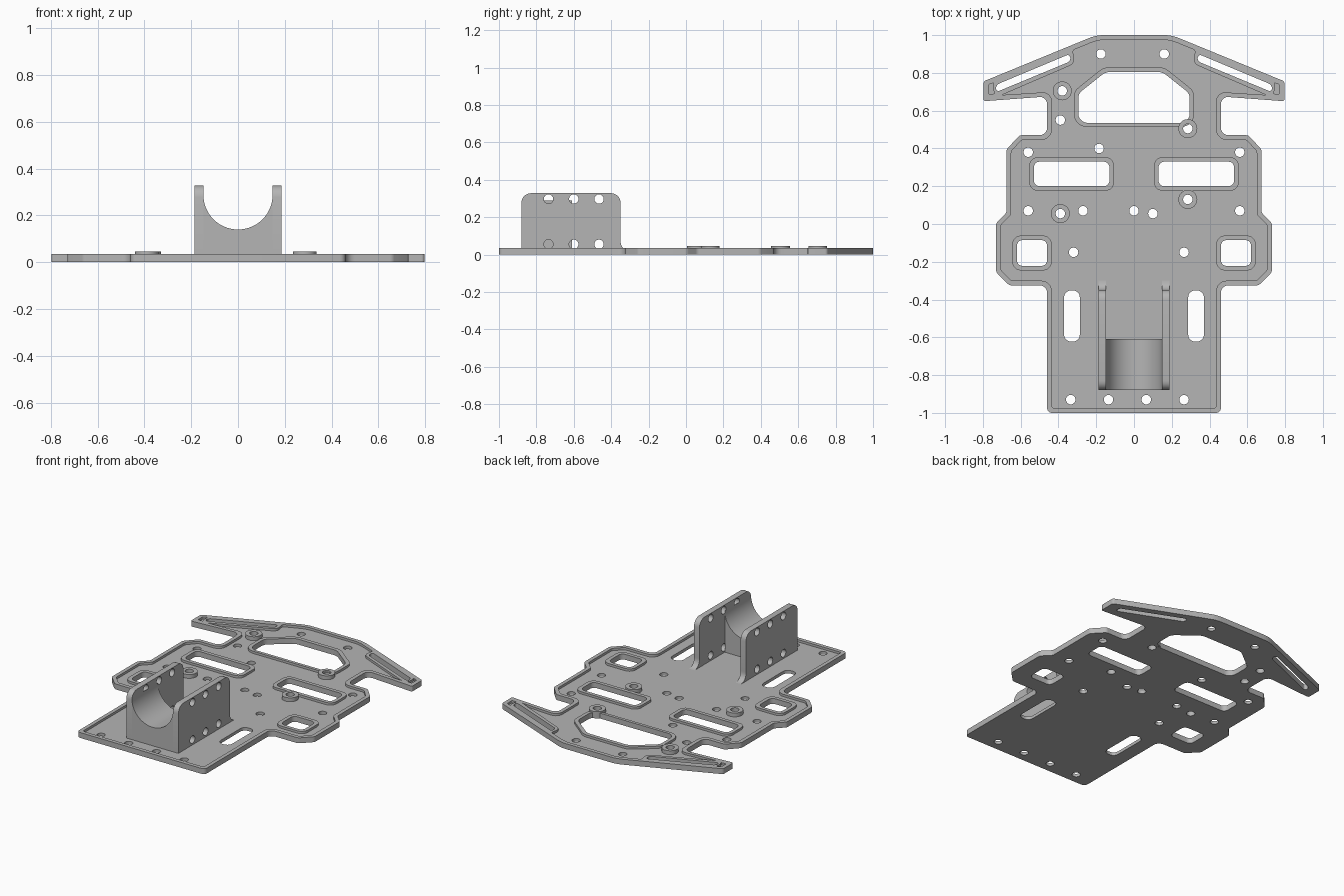
import bpy, bmesh, math
from mathutils import Vector, Matrix

if "Cube" in bpy.data.objects:
    bpy.data.objects.remove(bpy.data.objects["Cube"])

grey = bpy.data.materials.new("plain_grey")
grey.use_nodes = True
COLOR = (0.46, 0.46, 0.46, 1)
grey.diffuse_color = COLOR
for node in grey.node_tree.nodes:
    if node.type == 'BSDF_PRINCIPLED':
        node.inputs["Base Color"].default_value = COLOR

FLOOR, RIM, BOSS = 0.02, 0.035, 0.045
HOLE = 0.025
# Maps local (x, y, z) to world (z, x, y), for parts drawn from the side
SIDE = Matrix(((0, 0, 1, 0), (1, 0, 0, 0), (0, 1, 0, 0), (0, 0, 0, 1)))
# Maps local (x, y, z) to world (x, -z, y), for parts drawn from the front
FRONT = Matrix.Rotation(math.pi / 2, 4, 'X')


def rounded(points, cut, steps=5):
    """Round each corner of a polygon with a circular arc; a third value overrides the cut."""
    out, n = [], len(points)
    for i, p in enumerate(points):
        a, b, c = (Vector(points[k % n][:2]) for k in (i - 1, i, i + 1))
        t = p[2] if len(p) > 2 else cut
        t = min(t, 0.48 * (a - b).length, 0.48 * (c - b).length)
        if t <= 0:
            out.append(b)
            continue
        u, v = (a - b).normalized(), (c - b).normalized()
        w = math.sin(u.angle(v) / 2)
        for k in range(steps + 1):
            s = k / steps
            q0, q1, q2 = (1 - s) ** 2, 2 * s * (1 - s) * w, s * s
            out.append(((b + u * t) * q0 + b * q1 + (b + v * t) * q2) / (q0 + q1 + q2))
    return out


def flip(points):
    return [(-p[0], *p[1:]) for p in reversed(points)]


def symmetric(half):
    return half + flip(half)


def rect(x0, x1, y0, y1):
    return [(x0, y0), (x1, y0), (x1, y1), (x0, y1)]


def circle(x, y, r, n=24):
    return [(x + r * math.cos(i * math.tau / n), y + r * math.sin(i * math.tau / n)) for i in range(n)]


def slab(name, loops, z0, z1, matrix=None):
    """Extrude an outline with holes between two heights."""
    curve = bpy.data.curves.new(name, 'CURVE')
    curve.dimensions = '2D'
    curve.fill_mode = 'BOTH'
    curve.extrude = (z1 - z0) / 2
    for loop in loops:
        spline = curve.splines.new('POLY')
        spline.points.add(len(loop) - 1)
        for pt, co in zip(spline.points, loop):
            pt.co = (co[0], co[1], 0, 1)
        spline.use_cyclic_u = True
    temp = bpy.data.objects.new(name + "_curve", curve)
    bpy.context.collection.objects.link(temp)
    graph = bpy.context.evaluated_depsgraph_get()
    mesh = bpy.data.meshes.new_from_object(temp.evaluated_get(graph))
    bpy.data.objects.remove(temp)
    bm = bmesh.new()
    bm.from_mesh(mesh)
    bmesh.ops.remove_doubles(bm, verts=bm.verts, dist=0.0001)
    bmesh.ops.translate(bm, verts=bm.verts, vec=(0, 0, (z0 + z1) / 2))
    if matrix:
        bm.transform(matrix)
    bmesh.ops.recalc_face_normals(bm, faces=bm.faces)
    bm.to_mesh(mesh)
    bm.free()
    mesh.materials.clear()
    mesh.materials.append(grey)
    mesh.name = name
    obj = bpy.data.objects.new(name, mesh)
    bpy.context.collection.objects.link(obj)
    return obj


# Chassis outline and the recessed pocket inside its rim
outline = rounded(symmetric([
    (0.20, 1.0, 0.04), (0.797, 0.755), (0.797, 0.65), (0.46, 0.675, 0.04), (0.46, 0.47, 0.04),
    (0.605, 0.47), (0.675, 0.395), (0.675, 0.06), (0.73, 0.005), (0.73, -0.255), (0.66, -0.325),
    (0.46, -0.325, 0.04), (0.46, -1.0, 0.025)]), 0.012)
pocket = rounded(symmetric([
    (0.19, 0.975, 0.04), (0.325, 0.92), (0.312, 0.85, 0.03), (0.70, 0.683, 0), (0.435, 0.70, 0.05),
    (0.435, 0.445, 0.055), (0.595, 0.445), (0.65, 0.385), (0.65, 0.05), (0.705, -0.005),
    (0.705, -0.245), (0.65, -0.30), (0.435, -0.30, 0.055), (0.435, -0.975)]), 0.012)

# Bumper slots and the tiny recesses at the bumper tips
slot = [(0.34, 0.90), (0.73, 0.737), (0.73, 0.698), (0.335, 0.862)]
tip = [(0.742, 0.748), (0.77, 0.738), (0.77, 0.688), (0.735, 0.69), (0.745, 0.71)]
bumper_slots = [rounded(s, 0.018) for s in (slot, flip(slot))]
tips = [rounded(s, 0.006) for s in (tip, flip(tip))]

# Windows with raised borders: inner loop, outer loop
nose = symmetric([(0.15, 0.805), (0.295, 0.69), (0.295, 0.535, 0.05)])
nose_edge = symmetric([(0.16, 0.83), (0.318, 0.703), (0.318, 0.515, 0.065)])
borders = {"nose_window": (rounded(nose, 0.025), rounded(nose_edge, 0.03))}
for label, (x0, x1, y0, y1) in {"long_window": (0.13, 0.53, 0.20, 0.33),
                                "side_window": (0.46, 0.62, -0.222, -0.085)}.items():
    g = 0.024
    inner, outer = rect(x0, x1, y0, y1), rect(x0 - g, x1 + g, y0 - g, y1 + g)
    borders["left_" + label] = (rounded(inner, 0.03), rounded(outer, 0.045))
    borders["right_" + label] = (rounded(flip(inner), 0.03), rounded(flip(outer), 0.045))

strap = rect(0.287, 0.37, -0.622, -0.352)
strap_slots = [rounded(s, 0.035) for s in (strap, flip(strap))]

# Screw holes and raised bosses
holes = [(-0.175, 0.9), (0.16, 0.9), (-0.39, 0.55), (-0.185, 0.4), (-0.56, 0.38), (0.56, 0.38),
         (-0.56, 0.07), (0.56, 0.07), (-0.27, 0.07), (0, 0.07), (0.1, 0.055),
         (-0.32, -0.15), (0.265, -0.15)] + [(-0.335 + 0.2 * i, -0.93) for i in range(4)]
bosses = [(-0.38, 0.705), (0.285, 0.505), (0.285, 0.13), (-0.39, 0.055)]

parts = [
    slab("chassis_floor", [outline, *bumper_slots, *strap_slots, *(b[0] for b in borders.values()),
                           *(circle(x, y, HOLE) for x, y in holes + bosses)], 0, FLOOR),
    slab("chassis_rim", [outline, pocket, *bumper_slots, *tips], FLOOR, RIM)]
for label, (inner, outer) in borders.items():
    parts.append(slab(label + "_border", [outer, inner], FLOOR, RIM))
for i, (x, y) in enumerate(bosses):
    parts.append(slab(f"boss_{i + 1}", [circle(x, y, 0.05, 32), circle(x, y, HOLE)], 0.001, BOSS))

# Motor mount side walls, with a flared foot at the back
TOP, HALF, BORE = 0.328, 0.187, 0.148
Y0, Y1, Y2 = -0.88, -0.35, -0.61
flare = [(Y1 + 0.05 - 0.05 * math.sin(a), FLOOR + 0.05 - 0.05 * math.cos(a))
         for a in (math.pi / 2 * k / 6 for k in range(7))]
wall = rounded([(Y1, TOP), (Y0, TOP), (Y0, FLOOR, 0)], 0.05)
corner = rounded([(Y0, TOP), (Y0, FLOOR, 0), (Y1, FLOOR, 0), (Y1, TOP)], 0.05)
profile = corner[:6] + [Vector((Y0, FLOOR))] + [Vector(p) for p in flare] + [Vector((Y1, FLOOR + 0.06))] + corner[-6:]
mount_holes = [(y, z) for y in (-0.735, -0.6, -0.465) for z in (0.055, 0.297)]
wall_loops = [profile, *(circle(y, z, HOLE) for y, z in mount_holes)]
parts.append(slab("left_mount_wall", wall_loops, BORE, HALF, SIDE))
parts.append(slab("right_mount_wall", wall_loops, -HALF, -BORE, SIDE))

# Motor cradle block with a round seat, drilled across
arc = [(BORE * math.cos(a), 0.288 - BORE * math.sin(a)) for a in (math.pi * k / 40 for k in range(41))]
cradle = slab("motor_cradle", [[(-BORE, FLOOR), (BORE, FLOOR)] + arc], -Y2, -Y0, FRONT)
for y, z in mount_holes[:3:2]:
    cutter = slab("drill", [circle(y, z, HOLE)], -0.3, 0.3, SIDE)
    cutter.hide_render = True
    mod = cradle.modifiers.new("drill", 'BOOLEAN')
    mod.operation, mod.solver, mod.object = 'DIFFERENCE', 'EXACT', cutter
    bpy.context.view_layer.objects.active = cradle
    bpy.ops.object.modifier_apply(modifier=mod.name)
    bpy.data.objects.remove(cutter)
parts.append(cradle)

# Smooth round surfaces while keeping the edges crisp
bpy.ops.object.select_all(action='DESELECT')
for obj in parts:
    obj.select_set(True)
bpy.context.view_layer.objects.active = parts[0]
bpy.ops.object.shade_smooth_by_angle(angle=math.radians(30))
